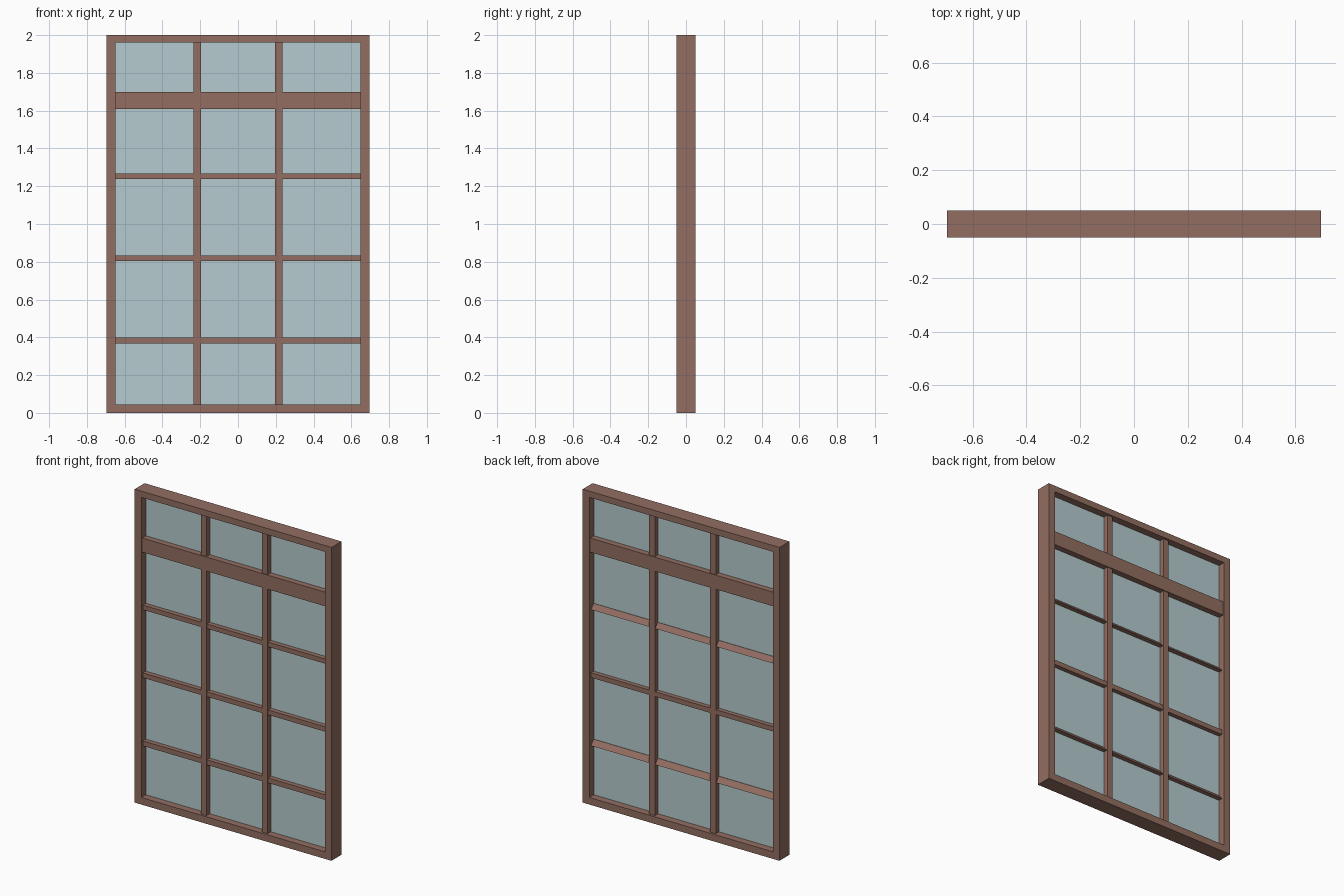
import bpy, bmesh

if "Cube" in bpy.data.objects:
    bpy.data.objects.remove(bpy.data.objects["Cube"])


def material(name, color):
    m = bpy.data.materials.new(name)
    m.diffuse_color = (*color, 1.0)
    m.use_nodes = True
    m.node_tree.nodes["Principled BSDF"].inputs["Base Color"].default_value = m.diffuse_color
    return m


WOOD = material("brown_wood", (0.29, 0.155, 0.12))
GLASS = material("pale_blue_glass", (0.46, 0.60, 0.62))


def extrude_profile(name, profile, x0, x1, mat):
    """Extrude a closed (y, z) outline along x."""
    bm = bmesh.new()
    face = bm.faces.new([bm.verts.new((x0, y, z)) for y, z in profile])
    res = bmesh.ops.extrude_face_region(bm, geom=[face])
    verts = [g for g in res["geom"] if isinstance(g, bmesh.types.BMVert)]
    bmesh.ops.translate(bm, verts=verts, vec=(x1 - x0, 0, 0))
    bmesh.ops.recalc_face_normals(bm, faces=bm.faces)
    mesh = bpy.data.meshes.new(name)
    bm.to_mesh(mesh)
    bm.free()
    mesh.materials.append(mat)
    ob = bpy.data.objects.new(name, mesh)
    bpy.context.collection.objects.link(ob)
    return ob


def box(name, x0, x1, y0, y1, z0, z1, mat=WOOD):
    return extrude_profile(name, [(y0, z0), (y1, z0), (y1, z1), (y0, z1)], x0, x1, mat)


W, IN = 0.695, 0.648        # outer and inner half widths
Z0, Z1 = 0.045, 1.96        # inner opening heights
D = 0.05                    # half depth of the frame

# outer frame: rails fit between the full-height stiles
for side, (a, b) in {"left": (-W, -IN), "right": (IN, W)}.items():
    box(side + "_stile", a, b, -D, D, 0, 2)
box("bottom_rail", -IN, IN, -D, D, 0, Z0)
box("top_rail", -IN, IN, -D, D, Z1, 2)

# wide transom
T0, T1 = 1.608, 1.698
box("transom", -IN, IN, -0.042, 0.042, T0, T1)

# vertical mullions, above and below the transom
for side, (a, b) in {"left": (-0.236, -0.196), "right": (0.195, 0.235)}.items():
    box(side + "_mullion_lower", a, b, -0.036, 0.036, Z0, T0)
    box(side + "_mullion_upper", a, b, -0.036, 0.036, T1, Z1)

# thin glazing bars; the upper and lower ones slope on the back
bays = [(-IN, -0.236), (-0.196, 0.195), (0.235, IN)]
for row, (z0, z1, sloped) in enumerate([(0.368, 0.40, True),
                                        (0.803, 0.834, False),
                                        (1.237, 1.267, True)]):
    top_back = 0.006 if sloped else 0.032
    profile = [(-0.034, z0), (0.032, z0), (top_back, z1), (-0.034, z1)]
    for bay, (a, b) in enumerate(bays):
        extrude_profile(f"glazing_bar_{row}_{bay}", profile, a, b, WOOD)

# glass panes
rows = [(Z0, 0.368), (0.40, 0.803), (0.834, 1.237), (1.267, T0), (T1, Z1)]
for r, (z0, z1) in enumerate(rows):
    for c, (a, b) in enumerate(bays):
        box(f"glass_pane_{r}_{c}", a, b, -0.004, 0.004, z0, z1, GLASS)
